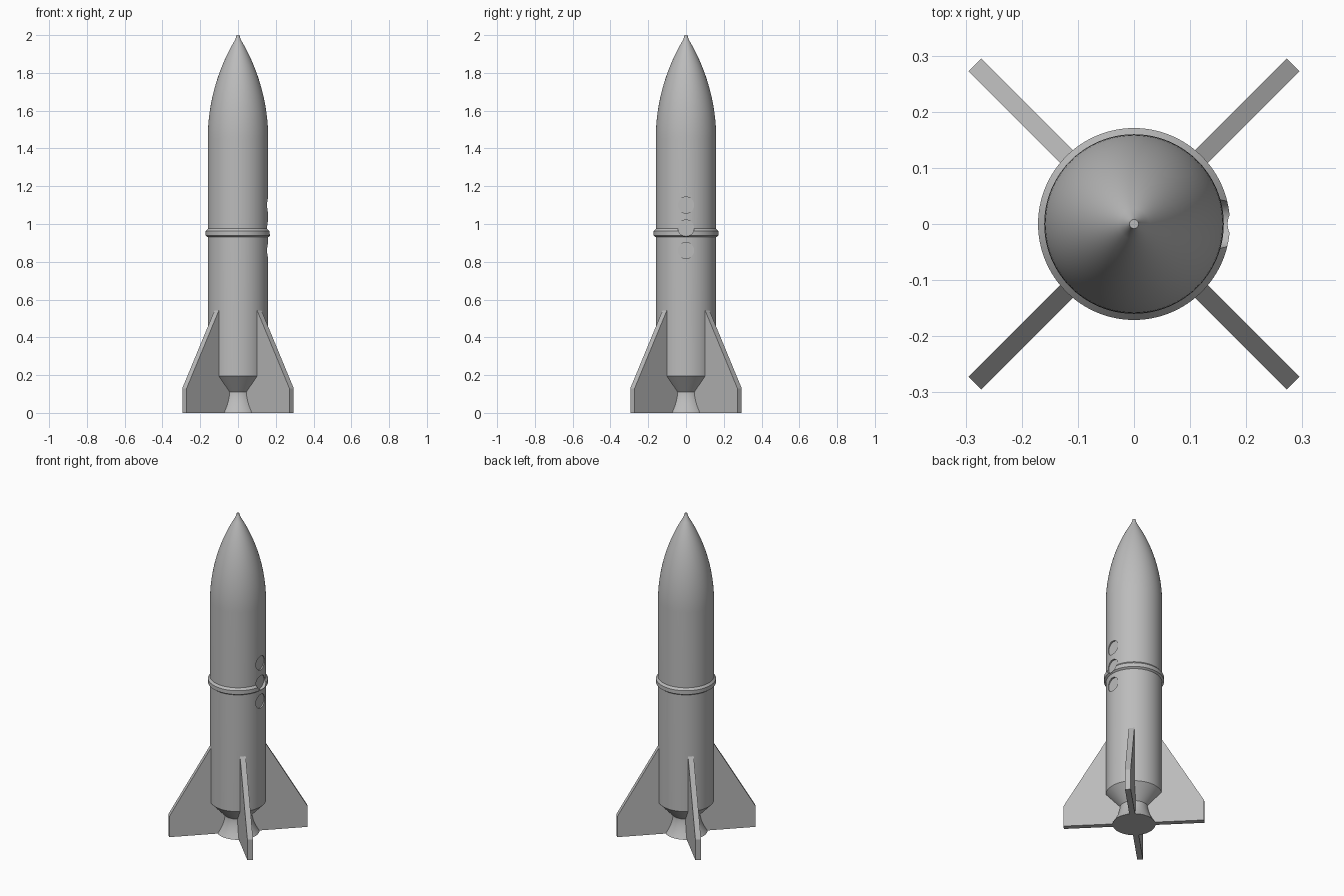
import bpy, bmesh, math
from mathutils import Matrix

if "Cube" in bpy.data.objects:
    bpy.data.objects.remove(bpy.data.objects["Cube"], do_unlink=True)

grey = bpy.data.materials.new("hull_grey")
grey.use_nodes = True
colour = (0.5, 0.5, 0.5, 1)
grey.diffuse_color = colour
grey.node_tree.nodes["Principled BSDF"].inputs["Base Color"].default_value = colour

R = 0.16            # hull radius
NOSE_BASE = 1.45    # where the nose starts to curve in
SEGMENTS = 96


def add_object(name, bm):
    bmesh.ops.recalc_face_normals(bm, faces=bm.faces)
    mesh = bpy.data.meshes.new(name)
    bm.to_mesh(mesh)
    bm.free()
    mesh.materials.append(grey)
    obj = bpy.data.objects.new(name, mesh)
    bpy.context.collection.objects.link(obj)
    return obj


def lathe(name, profile):
    """Closed solid of revolution from (radius, height) points."""
    bm = bmesh.new()
    rings = []
    for r, z in profile:
        rings.append([bm.verts.new((r * math.cos(a), r * math.sin(a), z))
                      for a in (math.tau * i / SEGMENTS for i in range(SEGMENTS))])
    for low, high in zip(rings, rings[1:]):
        for i in range(SEGMENTS):
            j = (i + 1) % SEGMENTS
            bm.faces.new((low[i], low[j], high[j], high[i]))
    bm.faces.new(rings[0])
    bm.faces.new(rings[-1])
    return add_object(name, bm)


def finish(obj, angle=30):
    """Apply the modifiers, then smooth the curved surfaces."""
    bpy.ops.object.select_all(action="DESELECT")
    bpy.context.view_layer.objects.active = obj
    obj.select_set(True)
    for mod in list(obj.modifiers):
        bpy.ops.object.modifier_apply(modifier=mod.name)
    bpy.ops.object.shade_smooth_by_angle(angle=math.radians(angle))


# Hull: tapered tail, straight tube and ogive nose with a tiny flat tip
length = 2 - NOSE_BASE
rho = (R * R + length * length) / (2 * R)
nose = []
for i in range(25):
    h = length * i / 24
    nose.append((max(0.008, math.sqrt(rho * rho - h * h) - rho + R), NOSE_BASE + h))
hull = lathe("hull", [(0.08, 0.11), (R, 0.195)] + nose)

# Belt around the middle
belt = lathe("belt", [(0.15, 0.93), (R, 0.93), (0.171, 0.938),
                      (0.171, 0.962), (R, 0.975), (0.15, 0.975)])

# Flared exhaust nozzle
flare = []
for i in range(13):
    t = i / 12
    flare.append((0.08 + 0.042 * (1 - t) ** 1.8, 0.115 * t))
nozzle = lathe("nozzle", flare)

# Three shallow round portholes sunk into the left side
bm = bmesh.new()
for z in (1.1, 0.978, 0.86):
    bmesh.ops.create_cone(bm, cap_ends=True, segments=48, radius1=0.043, radius2=0.043, depth=0.1,
                          matrix=Matrix.Translation((0.2, 0, z)) @ Matrix.Rotation(math.pi / 2, 4, "Y"))
cutter = add_object("porthole_cutter", bm)
cutter.hide_render = True
for obj in (hull, belt):
    mod = obj.modifiers.new("portholes", "BOOLEAN")
    mod.operation = "DIFFERENCE"
    mod.solver = "EXACT"
    mod.object = cutter
for obj in (hull, belt, nozzle):
    finish(obj)
bpy.data.objects.remove(cutter, do_unlink=True)

# Four swept fins on the diagonals
outline = [(0.03, 0), (0.401, 0), (0.401, 0.13), (0.155, 0.55), (0.03, 0.55)]
half = 0.0163
for i, name in enumerate(("back_left", "back_right", "front_right", "front_left")):
    bm = bmesh.new()
    face = bm.faces.new([bm.verts.new((x, -half, z)) for x, z in outline])
    new = bmesh.ops.extrude_face_region(bm, geom=[face])["geom"]
    bmesh.ops.translate(bm, vec=(0, 2 * half, 0),
                        verts=[v for v in new if isinstance(v, bmesh.types.BMVert)])
    bmesh.ops.rotate(bm, verts=bm.verts, matrix=Matrix.Rotation(math.radians(45 + 90 * i), 3, "Z"))
    add_object(name + "_fin", bm)
